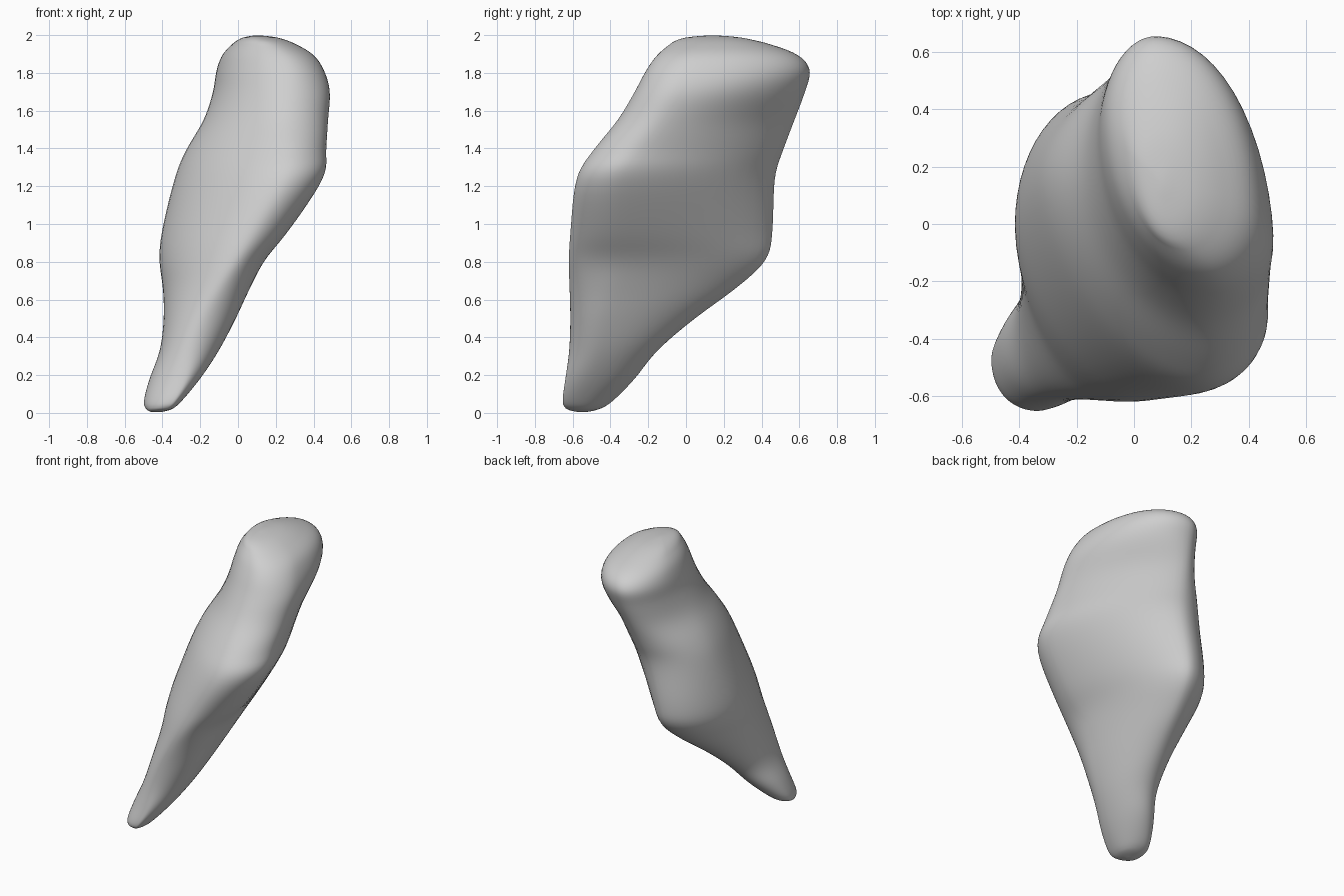
import bpy, bmesh, math

if "Cube" in bpy.data.objects:
    bpy.data.objects.remove(bpy.data.objects["Cube"])

# Horizontal sections: z, left point, front point, right point, back point (x, y each)
SECTIONS = [
    (0.004, -0.46, -0.55, -0.43, -0.57, -0.41, -0.56, -0.44, -0.53),
    (0.02, -0.485, -0.51, -0.38, -0.63, -0.35, -0.55, -0.43, -0.46),
    (0.06, -0.50, -0.47, -0.34, -0.655, -0.30, -0.54, -0.42, -0.39),
    (0.18, -0.47, -0.42, -0.28, -0.64, -0.20, -0.50, -0.34, -0.27),
    (0.33, -0.415, -0.36, -0.25, -0.62, -0.10, -0.45, -0.26, -0.15),
    (0.50, -0.395, -0.25, -0.19, -0.615, -0.01, -0.42, -0.20, 0.05),
    (0.66, -0.40, -0.12, -0.11, -0.62, 0.065, -0.38, -0.15, 0.27),
    (0.81, -0.42, -0.02, -0.02, -0.625, 0.145, -0.35, -0.11, 0.43),
    (0.97, -0.405, 0.04, 0.07, -0.615, 0.275, -0.36, -0.09, 0.465),
    (1.24, -0.34, 0.12, 0.23, -0.585, 0.455, -0.35, -0.03, 0.475),
    (1.39, -0.28, 0.15, 0.25, -0.495, 0.47, -0.25, 0.01, 0.52),
    (1.55, -0.185, 0.18, 0.245, -0.365, 0.48, -0.13, 0.04, 0.58),
    (1.70, -0.135, 0.27, 0.26, -0.275, 0.49, -0.04, 0.07, 0.635),
    (1.82, -0.115, 0.33, 0.26, -0.21, 0.455, 0.02, 0.08, 0.66),
    (1.91, -0.075, 0.30, 0.22, -0.14, 0.385, 0.08, 0.10, 0.57),
    (1.98, 0.01, 0.22, 0.13, -0.03, 0.235, 0.12, 0.11, 0.33),
]
TOP = (2.0, 0.10, 0.14)
QUARTER, STEPS = 14, 6
# Roundness of the quarters at mid height: back right, back left, front left, front right
ROUND = (1.52, 2.0, 1.68, 2.0)


def blend(a, b, c, d, t):
    """Smooth curve through b and c."""
    return 0.5 * (2 * b + (c - a) * t + (2 * a - 5 * b + 4 * c - d) * t * t
                  + (3 * b - a - 3 * c + d) * t ** 3)


def smooth_rows(rows, steps):
    out, last = [], len(rows) - 1
    for i in range(last):
        quad = [rows[min(max(i + k, 0), last)] for k in (-1, 0, 1, 2)]
        for s in range(steps):
            out.append([blend(*vals, s / steps) for vals in zip(*quad)])
    out.append(list(rows[-1]))
    return out


def ramp(z, lo, hi):
    t = min(max((z - lo) / (hi - lo), 0), 1)
    return t * t * (3 - 2 * t)


def outline(row):
    """Closed oval made of four rounded quarters between the extreme points."""
    z, lx, ly, fx, fy, rx, ry, bx, by = row
    mid = ramp(z, 0.3, 0.75) * (1 - ramp(z, 1.5, 1.85))
    quarters = ((bx, ry, rx - bx, by - ry), (bx, ly, lx - bx, by - ly),
                (fx, ly, lx - fx, fy - ly), (fx, ry, rx - fx, fy - ry))
    pts = []
    for q, ((cx, cy, a, b), base) in enumerate(zip(quarters, ROUND)):
        p = 2 + mid * (base - 2)
        for k in range(QUARTER):
            t = math.pi / 2 * k / QUARTER
            if q % 2:
                t = math.pi / 2 - t
            pts.append((cx + a * max(math.cos(t), 0) ** (2 / p),
                        cy + b * max(math.sin(t), 0) ** (2 / p)))
    return pts


# Leaning, flattened organic body lofted through the sections
tip = (TOP[0],) + TOP[1:] * 4
bm = bmesh.new()
rings = [[bm.verts.new((x, y, r[0])) for x, y in outline(r)]
         for r in smooth_rows(SECTIONS + [tip], STEPS)[:-1]]
sides = 4 * QUARTER
for lower, upper in zip(rings, rings[1:]):
    for k in range(sides):
        n = (k + 1) % sides
        bm.faces.new((lower[k], lower[n], upper[n], upper[k]))
bm.faces.new(rings[0][::-1])
bm.faces.new(rings[-1])

# Soften the seams between quarters
inner = [v for ring in rings[8:-8] for v in ring]
for _ in range(6):
    bmesh.ops.smooth_vert(bm, verts=inner, factor=0.5,
                          use_axis_x=True, use_axis_y=True, use_axis_z=True)
bmesh.ops.recalc_face_normals(bm, faces=bm.faces)
for f in bm.faces:
    f.smooth = True

mesh = bpy.data.meshes.new("body")
bm.to_mesh(mesh)
bm.free()
body = bpy.data.objects.new("body", mesh)
bpy.context.collection.objects.link(body)

# Plain grey surface
grey = bpy.data.materials.new("light_grey")
grey.diffuse_color = (0.62, 0.62, 0.62, 1)
grey.use_nodes = True
grey.node_tree.nodes["Principled BSDF"].inputs["Base Color"].default_value = grey.diffuse_color
mesh.materials.append(grey)
